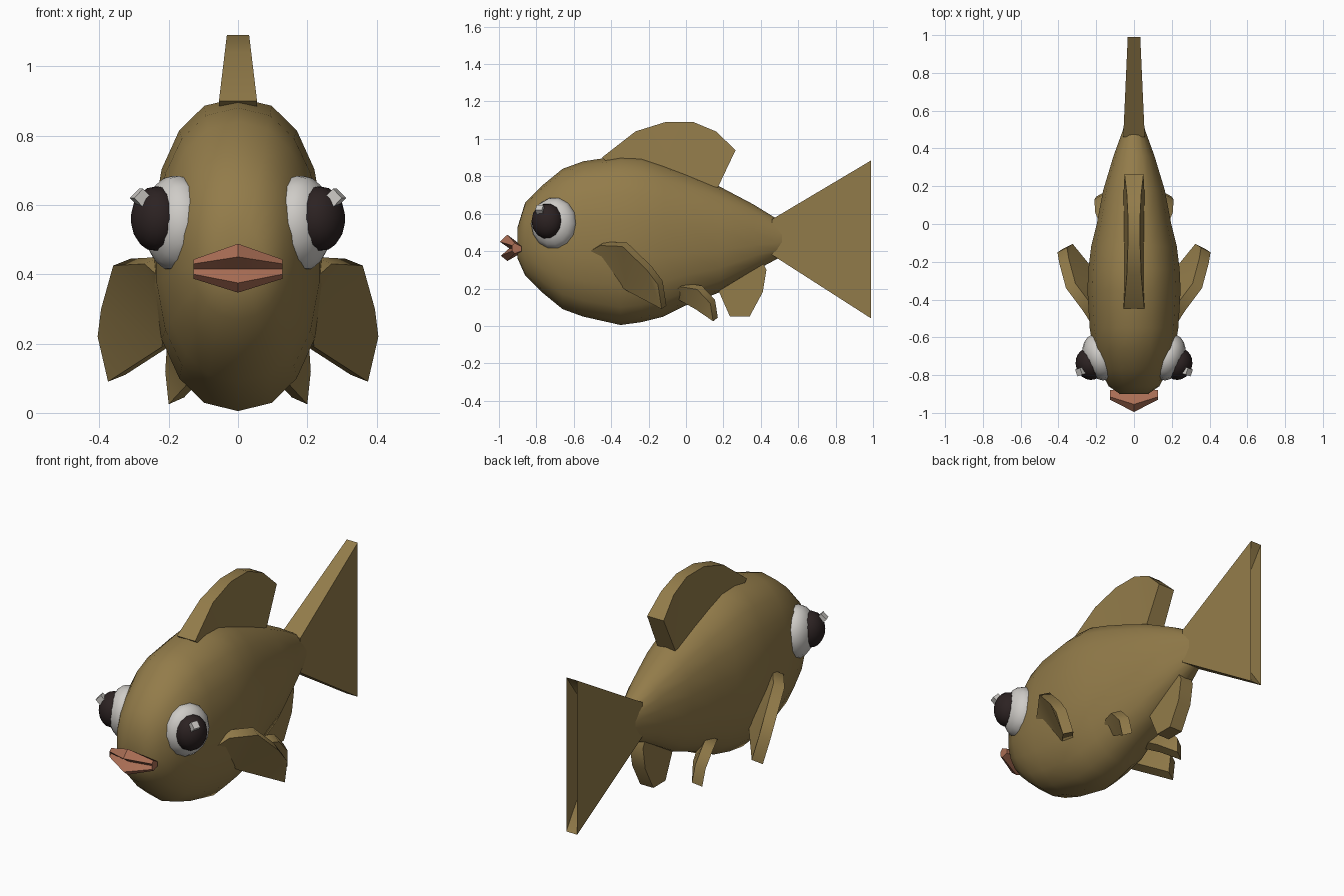
import bpy, bmesh, math
from mathutils import Matrix, Vector

if "Cube" in bpy.data.objects:
    bpy.data.objects.remove(bpy.data.objects["Cube"])


def material(name, rgb):
    m = bpy.data.materials.new(name)
    m.diffuse_color = (*rgb, 1)
    m.use_nodes = True
    m.node_tree.nodes["Principled BSDF"].inputs["Base Color"].default_value = m.diffuse_color
    return m


OLIVE = material("olive scales", (0.29, 0.2, 0.068))
WHITE = material("eye white", (0.62, 0.6, 0.57))
DARK = material("dark pupil", (0.025, 0.016, 0.016))
LIP = material("lip pink", (0.40, 0.155, 0.09))


def finish(bm, name, mat, angle=50):
    bmesh.ops.recalc_face_normals(bm, faces=bm.faces)
    mesh = bpy.data.meshes.new(name)
    bm.to_mesh(mesh)
    bm.free()
    ob = bpy.data.objects.new(name, mesh)
    bpy.context.collection.objects.link(ob)
    mesh.materials.append(mat)
    bpy.ops.object.select_all(action='DESELECT')
    ob.select_set(True)
    bpy.context.view_layer.objects.active = ob
    bpy.ops.object.shade_smooth_by_angle(angle=math.radians(angle))
    return ob


def loft(name, rings, mat, angle=50):
    """Skin closed rings of equal length and cap both ends."""
    bm = bmesh.new()
    loops = [[bm.verts.new(p) for p in r] for r in rings]
    n = len(loops[0])
    for a, b in zip(loops, loops[1:]):
        for i in range(n):
            j = (i + 1) % n
            bm.faces.new((a[i], a[j], b[j], b[i]))
    caps = [bm.faces.new(loops[0]), bm.faces.new(loops[-1])]
    bmesh.ops.triangulate(bm, faces=caps)
    return finish(bm, name, mat, angle)


def ellipsoid(name, centre, radii, turn, mat):
    bm = bmesh.new()
    bmesh.ops.create_uvsphere(bm, u_segments=14, v_segments=10, radius=1)
    bm.transform(Matrix.Translation(centre) @ Matrix.Rotation(turn, 4, 'Z')
                 @ Matrix.Diagonal((*radii, 1)) @ Matrix.Rotation(math.pi / 2, 4, 'Y'))
    return finish(bm, name, mat)


# Body: y, bottom z, top z, half width
STATIONS = [
    (-0.90, 0.36, 0.53, 0.075), (-0.86, 0.27, 0.66, 0.135), (-0.77, 0.18, 0.75, 0.185),
    (-0.66, 0.09, 0.84, 0.22), (-0.55, 0.05, 0.88, 0.238), (-0.35, 0.005, 0.91, 0.25),
    (-0.24, 0.02, 0.905, 0.245), (-0.12, 0.05, 0.865, 0.23), (0.0, 0.11, 0.82, 0.20),
    (0.18, 0.18, 0.745, 0.165), (0.36, 0.29, 0.65, 0.11), (0.49, 0.36, 0.57, 0.062),
    (0.55, 0.41, 0.53, 0.045),
]


def power(v, e=0.88):
    return math.copysign(abs(v) ** e, v)


rings = []
for y, lo, hi, w in STATIONS:
    ang = [2 * math.pi * i / 18 for i in range(18)]
    rings.append([(w * power(math.sin(a)), y, (lo + hi) / 2 + (hi - lo) / 2 * power(math.cos(a)))
                  for a in ang])
loft("body", rings, OLIVE, 60)


# Upright fins: side outline (y, z) given a tapering thickness
def upright_fin(name, outline, half):
    sides = [[(s * half(y, z), y, z) for y, z in outline] for s in (-1, 1)]
    loft(name, sides, OLIVE)


upright_fin("tail_fin",
            [(0.46, 0.57), (0.99, 0.885), (0.88, 0.74), (0.86, 0.6), (0.79, 0.465),
             (0.86, 0.34), (0.88, 0.19), (0.99, 0.04), (0.46, 0.38)],
            lambda y, z: 0.057 - 0.045 * (y - 0.46))
upright_fin("dorsal_fin",
            [(-0.45, 0.9), (-0.27, 1.04), (-0.11, 1.09), (0.04, 1.09), (0.16, 1.04),
             (0.265, 0.94), (0.17, 0.74), (-0.1, 0.8), (-0.4, 0.86)],
            lambda y, z: min(0.055, 0.055 - 0.12 * (z - 0.9)))
upright_fin("anal_fin",
            [(0.16, 0.22), (0.235, 0.05), (0.34, 0.05), (0.41, 0.18), (0.43, 0.3),
             (0.40, 0.36), (0.25, 0.34)],
            lambda y, z: 0.04)

# Paired fins: outer face outline, and a shift to the inner face
PECTORAL = [(0.225, -0.53, 0.39), (0.27, -0.46, 0.43), (0.36, -0.34, 0.425), (0.395, -0.21, 0.30),
            (0.405, -0.15, 0.22), (0.375, -0.13, 0.09), (0.22, -0.32, 0.19), (0.2, -0.44, 0.29)]
PELVIC = [(0.15, -0.07, 0.18), (0.17, -0.03, 0.21), (0.205, 0.06, 0.195), (0.21, 0.13, 0.12),
          (0.20, 0.145, 0.025), (0.14, 0.05, 0.09), (0.11, -0.04, 0.14)]

for side, s in (("left", -1), ("right", 1)):
    for name, pts, shift in (("pectoral_fin", PECTORAL, (-0.05, 0.025, 0.02)),
                             ("pelvic_fin", PELVIC, (-0.045, 0.025, 0.02))):
        outer = [Vector(p) for p in pts]
        inner = [p + Vector(shift) for p in outer]
        loft(f"{side}_{name}", [[(s * p.x, p.y, p.z) for p in r] for r in (outer, inner)], OLIVE)

    # Eye: white ball, pupil bulge and a small catchlight block
    turn = -s * math.radians(19)
    ellipsoid(f"{side}_eye_white", (s * 0.18, -0.705, 0.547), (0.09, 0.127, 0.14), turn, WHITE)
    ellipsoid(f"{side}_pupil", (s * 0.235, -0.742, 0.56), (0.073, 0.085, 0.095), turn, DARK)
    bm = bmesh.new()
    bmesh.ops.create_cube(bm, size=0.038)
    bm.transform(Matrix.Translation((s * 0.28, -0.78, 0.62)) @ Matrix.Rotation(turn, 4, 'Z')
                 @ Matrix.Rotation(math.radians(45), 4, 'Y'))
    finish(bm, f"{side}_eye_catchlight", WHITE, 30)

# Lips: grooved section (y, z) shrinking towards the mouth corners
MIDDLE = [(-0.995, 0.45), (-0.955, 0.488), (-0.88, 0.43), (-0.88, 0.39),
          (-0.955, 0.347), (-0.99, 0.375), (-0.945, 0.415)]
CORNER = [(-0.93, 0.43), (-0.915, 0.443), (-0.88, 0.425), (-0.88, 0.40),
          (-0.915, 0.387), (-0.93, 0.40), (-0.918, 0.415)]
loft("lips", [[(x, y, z) for y, z in sec]
              for x, sec in ((-0.128, CORNER), (0, MIDDLE), (0.128, CORNER))], LIP, 35)
